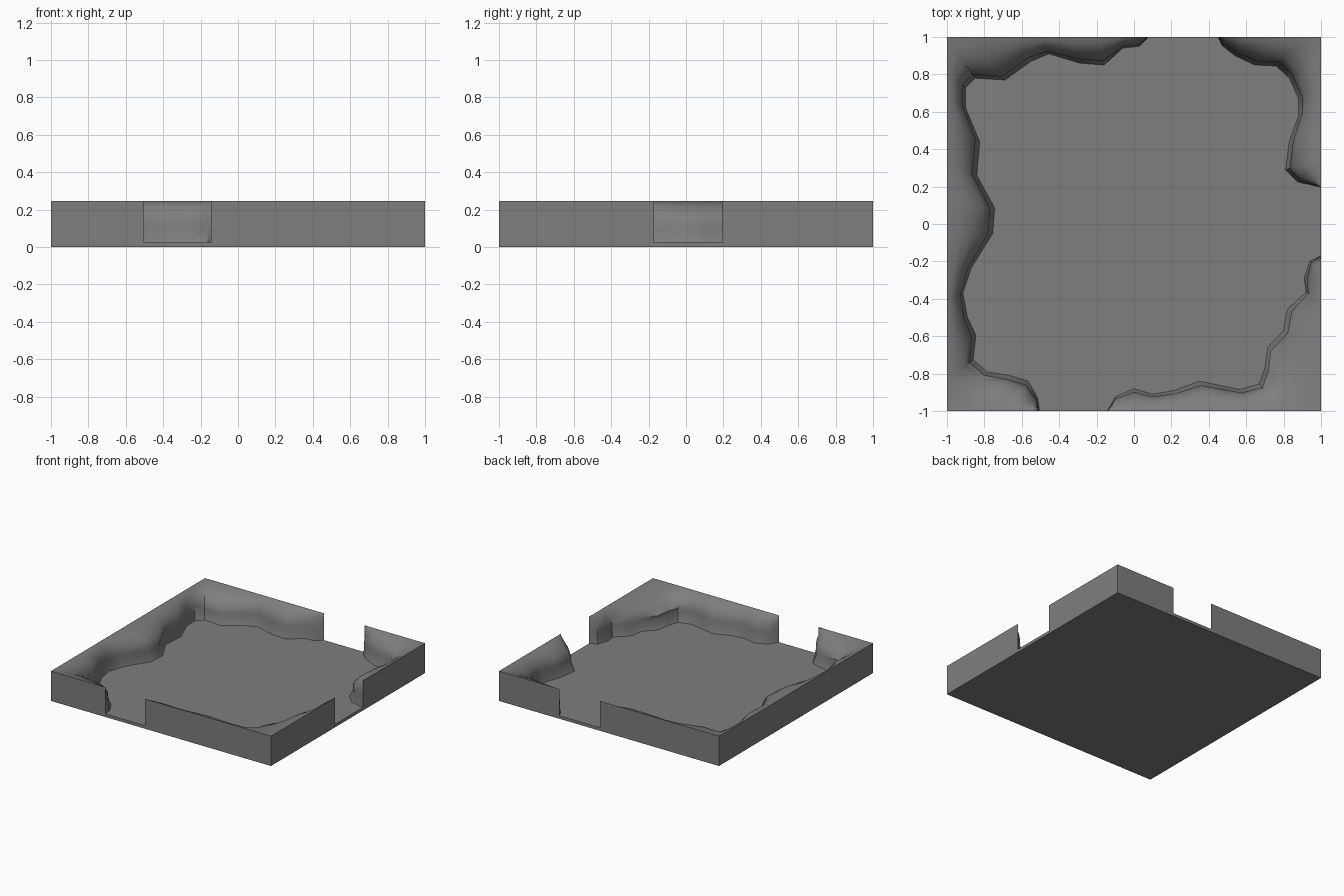
import bpy
from mathutils import Vector

if "Cube" in bpy.data.objects:
    bpy.data.objects.remove(bpy.data.objects["Cube"])

FLOOR_Z, TOP_Z = 0.025, 0.245

# Foot outlines of the three rock walls, counter-clockwise from gap to gap
WALLS = {
    "rock_wall_left": [
        (.08, 1), (.03, .95), (-.06, .94), (-.16, .85), (-.29, .86), (-.455, .91),
        (-.55, .87), (-.69, .77), (-.85, .78), (-.9, .73), (-.9, .62), (-.825, .44),
        (-.84, .26), (-.745, .085), (-.755, -.05), (-.87, -.235), (-.915, -.37),
        (-.89, -.5), (-.845, -.595), (-.86, -.725), (-.785, -.79), (-.665, -.81),
        (-.565, -.84), (-.515, -.93), (-.505, -1)],
    "rock_wall_front_right": [
        (-.145, -1), (-.1, -.925), (0, -.88), (.1, -.91), (.215, -.89), (.35, -.84),
        (.47, -.865), (.565, -.885), (.67, -.855), (.70, -.77), (.715, -.66),
        (.8, -.57), (.82, -.455), (.92, -.365), (.91, -.29), (.94, -.2), (1, -.17)],
    "rock_wall_back_right": [
        (1, .195), (.875, .225), (.81, .29), (.83, .44), (.88, .58), (.88, .67),
        (.83, .78), (.76, .845), (.645, .85), (.54, .9), (.47, .955), (.45, 1)],
}
CORNERS = [(-1, -1), (1, -1), (1, 1), (-1, 1)]

# Wall cross-section: (0 = outer edge, 1 = rim; height), then the flared foot
SECTION = [(0, FLOOR_Z), (0, TOP_Z), (.3, .236), (.6, .214), (.85, .175),
           (1, .13), (.98, .095)]

rock = bpy.data.materials.new("dark_rock")
rock.diffuse_color = (.21, .21, .21, 1)
rock.use_nodes = True
rock.node_tree.nodes["Principled BSDF"].inputs["Base Color"].default_value = rock.diffuse_color


def make_object(name, verts, faces):
    mesh = bpy.data.meshes.new(name)
    mesh.from_pydata(verts, [], faces)
    mesh.update()
    mesh.materials.append(rock)
    ob = bpy.data.objects.new(name, mesh)
    bpy.context.collection.objects.link(ob)
    return ob


def outer_points(inner):
    """Project the foot outline onto the square tile, hitting its corners."""
    pts = [Vector(p) / max(abs(p[0]), abs(p[1])) for p in inner]
    for c in CORNERS:
        c = Vector(c)
        i = min(range(len(pts)), key=lambda k: (pts[k] - c).length)
        if (pts[i] - c).length < 0.3:
            pts[i] = c
    return pts


# Rock walls lofted from the outer edge over the rim to the flared foot
for name, outline in WALLS.items():
    inner = [Vector(p) for p in outline]
    outer, n = outer_points(outline), len(outline)
    rim = []
    for o, p in zip(outer, inner):
        width = (o - p).length
        inset = min(.025, .15 * width) / width if width > 1e-4 else 0
        rim.append(p.lerp(o, inset))
    rows = [([o.lerp(r, t) for o, r in zip(outer, rim)], z) for t, z in SECTION]
    rows.append((inner, FLOOR_Z))
    verts = [(q.x, q.y, z) for row, z in rows for q in row]
    faces = [(k * n + i, k * n + i + 1, (k + 1) * n + i + 1, (k + 1) * n + i)
             for k in range(len(rows) - 1) for i in range(n - 1)]
    wall = make_object(name, verts, faces)
    bpy.ops.object.select_all(action='DESELECT')
    wall.select_set(True)
    bpy.context.view_layer.objects.active = wall
    bpy.ops.object.shade_smooth_by_angle(angle=0.7)

# Floor inside the walls, with the tile's base and thin outer rim
loop = [p for outline in WALLS.values() for p in outline]
m = len(loop)
verts = [(x, y, FLOOR_Z) for x, y in loop]
verts += [(x, y, z) for z in (0, FLOOR_Z) for x, y in CORNERS]
faces = [tuple(range(m)), (m + 3, m + 2, m + 1, m)]
for i in range(4):
    j = (i + 1) % 4
    faces.append((m + i, m + j, m + 4 + j, m + 4 + i))
make_object("floor_slab", verts, faces)
